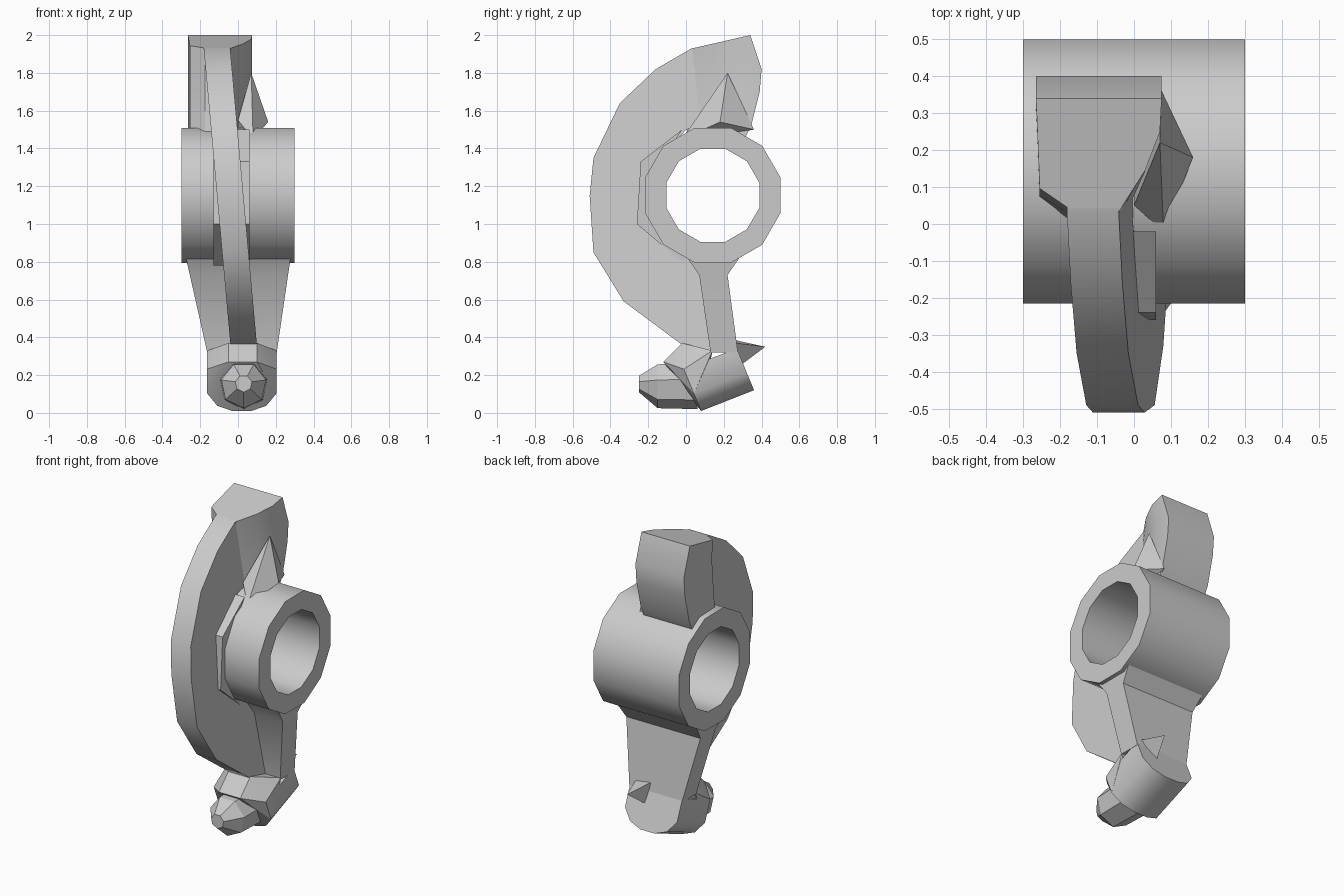
import bpy, bmesh, math
from mathutils import Vector

cube = bpy.data.objects.get("Cube")
if cube:
    bpy.data.objects.remove(cube)

# Single cast-metal grey
metal = bpy.data.materials.new("cast_grey")
metal.use_nodes = True
GREY = (0.6, 0.6, 0.6, 1)
metal.diffuse_color = GREY
metal.node_tree.nodes["Principled BSDF"].inputs["Base Color"].default_value = GREY


def finish(name, bm, angle=30):
    bmesh.ops.recalc_face_normals(bm, faces=bm.faces[:])
    mesh = bpy.data.meshes.new(name)
    bm.to_mesh(mesh)
    bm.free()
    mesh.materials.append(metal)
    obj = bpy.data.objects.new(name, mesh)
    bpy.context.collection.objects.link(obj)
    bpy.ops.object.select_all(action="DESELECT")
    obj.select_set(True)
    bpy.context.view_layer.objects.active = obj
    bpy.ops.object.shade_smooth_by_angle(angle=math.radians(angle))
    return obj


def loft(name, rings, caps=True, closed=False, angle=30):
    """Skin a sequence of equal-length point rings."""
    bm = bmesh.new()
    loops = [[bm.verts.new(p) for p in ring] for ring in rings]
    n = len(loops[0])
    pairs = list(zip(loops, loops[1:]))
    if closed:
        pairs.append((loops[-1], loops[0]))
    for a, b in pairs:
        for i in range(n):
            j = (i + 1) % n
            bm.faces.new((a[i], a[j], b[j], b[i]))
    if caps and not closed:
        bm.faces.new(loops[0])
        bm.faces.new(loops[-1])
    return finish(name, bm, angle)


def hull(name, points, angle=25):
    bm = bmesh.new()
    for p in points:
        bm.verts.new(p)
    res = bmesh.ops.convex_hull(bm, input=bm.verts[:])
    loose = [v for v in bm.verts if not v.link_faces]
    bmesh.ops.delete(bm, geom=loose, context="VERTS")
    return finish(name, bm, angle)


def box_ring(x0, x1, y0, y1, z):
    return [(x0, y0, z), (x1, y0, z), (x1, y1, z), (x0, y1, z)]


def circle(x, radius, n=12):
    return [(x, 0.142 + radius * math.cos(math.tau * (i + .5) / n),
             1.152 + radius * math.sin(math.tau * (i + .5) / n)) for i in range(n)]


# Pivot hub: open tube across the body
loft("pivot_hub", [circle(-.3, .37), circle(.3, .37), circle(.3, .255), circle(-.3, .255)],
     closed=True, angle=35)

# Curved front rib, leaning sideways with height
rib = [(.1, 1.94), (.03, 1.93), (-.16, 1.82), (-.35, 1.64), (-.49, 1.35), (-.51, 1.15),
       (-.49, .85), (-.33, .59), (-.02, .36), (.15, .32), (.1, .8), (0, .86),
       (-.17, 1.0), (-.17, 1.3), (0, 1.5), (.1, 1.52)]


def lean(z):
    return -.09 * (z - .36)


loft("front_rib", [[(x + lean(z), y, z) for y, z in rib] for x in (-.04, .1)])

# Raised seat between rib and hub
seat = [(-.02, 1.5), (-.24, 1.33), (-.26, 1.0), (0, .78), (0, .88), (-.15, 1.0), (-.15, 1.3)]
loft("rib_seat", [[(x, y, z) for y, z in seat] for x in (-.13, .06)])

# Top head: plan outline whose back bulges with height
plan = [(-.265, 1), (-.255, .2), (-.175, .02), (-.04, 0), (.03, .36), (.07, .7), (.075, 1)]


def head_ring(z, front, back, tilt=0):
    return [(x, front + (back - front) * t, z + tilt * t) for x, t in plan]


loft("top_head", [head_ring(1.45, 0, .31), head_ring(1.52, .01, .345),
                  head_ring(1.7, .02, .39), head_ring(1.82, .03, .4),
                  head_ring(1.93, .035, .34, .07)])

# Flare from head to hub
hull("head_flare", [(.07, .22, 1.8), (.16, .18, 1.54), (.075, .36, 1.5), (0, .05, 1.55),
                    (0, .12, 1.46), (.08, -.02, 1.45)])

# Lower arm: tapering plate with a widened root under the hub
loft("lower_arm", [box_ring(-.285, .285, -.02, .31, .86), box_ring(-.255, .265, .07, .22, .73),
                   box_ring(-.163, .205, .13, .275, .32)])

# Foot pad: rounded slab swept forward and down
half = [(.05, 0), (.13, .03), (.183, .1), (.183, .24)]
pad = half + [(-x, u) for x, u in reversed(half)]
up, sweep = Vector((0, -.38, .925)), Vector((0, -.28, -.11))
base = Vector((.02, .36, .12))
rings = [[base + Vector((x, 0, 0)) + up * u + sweep * k for x, u in pad] for k in (0, 1)]
loft("foot_pad", rings, angle=40)

# Gusset joining foot, arm and rib
hull("foot_gusset", [p for p in rings[1]] +
     [(-.163, .14, .33), (.205, .14, .33), (-.05, -.02, .37), (.1, -.02, .37),
      (-.05, -.12, .27), (.1, -.12, .27)])


# Faceted nose on the foot
def nose_ring(y, z, radius, n=7):
    return [(.03 + radius * math.sin(math.tau * i / n), y, z - radius * math.cos(math.tau * i / n))
            for i in range(n)]


loft("foot_nose", [nose_ring(.06, .15, .13), nose_ring(-.15, .147, .122),
                   nose_ring(-.25, .155, .045)], angle=15)

# Small spur behind the foot
hull("rear_spur", [(.12, .42, .35), (.06, .26, .385), (.17, .26, .37), (.08, .3, .26)], angle=5)
